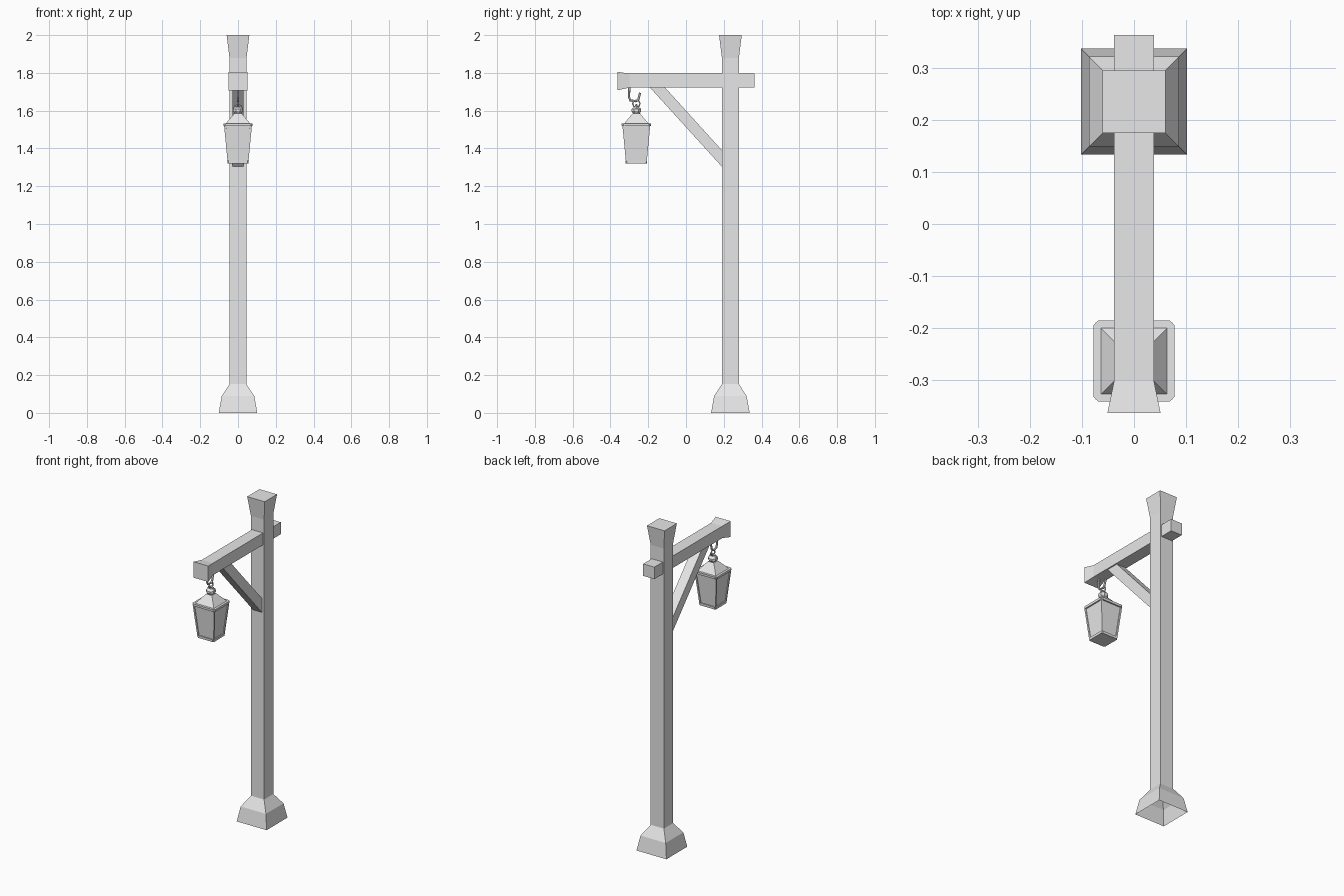
import bpy, bmesh, math
from mathutils import Vector

cube = bpy.data.objects.get("Cube")
if cube:
    bpy.data.objects.remove(cube, do_unlink=True)

grey = bpy.data.materials.new("plain grey")
grey.use_nodes = True
grey.diffuse_color = (0.8, 0.8, 0.8, 1)
grey.node_tree.nodes["Principled BSDF"].inputs["Base Color"].default_value = (0.8, 0.8, 0.8, 1)

POST_Y, LAMP_Y = 0.235, -0.263


def finish(name, bm):
    bmesh.ops.recalc_face_normals(bm, faces=bm.faces)
    mesh = bpy.data.meshes.new(name)
    bm.to_mesh(mesh)
    bm.free()
    mesh.materials.append(grey)
    obj = bpy.data.objects.new(name, mesh)
    bpy.context.collection.objects.link(obj)
    return obj


def loft(name, rings, cap_start=True, cap_end=True):
    """Skin a list of equal-length point rings."""
    bm = bmesh.new()
    rows = [[bm.verts.new(p) for p in ring] for ring in rings]
    n = len(rows[0])
    for a, b in zip(rows, rows[1:]):
        for i in range(n):
            j = (i + 1) % n
            bm.faces.new((a[i], a[j], b[j], b[i]))
    if cap_start:
        bm.faces.new(rows[0][::-1])
    if cap_end:
        bm.faces.new(rows[-1])
    return finish(name, bm)


def square(half, z, y=0, cut=0):
    """Horizontal square ring, optionally with cut corners."""
    h, c = half, half - cut
    if cut:
        pts = [(h, -c), (h, c), (c, h), (-c, h), (-h, c), (-h, -c), (-c, -h), (c, -h)]
    else:
        pts = [(h, -h), (h, h), (-h, h), (-h, -h)]
    return [(px, py + y, z) for px, py in pts]


def upright(y, y_half, z0, z1):
    return [(s * y_half, y, z) for s, z in ((-1, z0), (1, z0), (1, z1), (-1, z1))]


def tube(name, points, radius, sides=6):
    """Faceted rod through points in a plane."""
    pts = [Vector(p) for p in points]
    rings = []
    for i, p in enumerate(pts):
        d = (pts[min(i + 1, len(pts) - 1)] - pts[max(i - 1, 0)]).normalized()
        u = d.orthogonal().normalized() if abs(d.x) > 0.5 else Vector((1, 0, 0))
        u = (u - d * u.dot(d)).normalized()
        v = d.cross(u)
        rings.append([p + radius * (u * math.cos(t) + v * math.sin(t))
                      for t in (math.tau * (k + 0.5) / sides for k in range(sides))])
    return loft(name, rings)


def link_ring(name, centre, major, minor, turn):
    bpy.ops.mesh.primitive_torus_add(major_segments=8, minor_segments=5, major_radius=major,
                                     minor_radius=minor, location=centre,
                                     rotation=(math.pi / 2, 0, turn))
    obj = bpy.context.object
    obj.name = name
    obj.data.materials.append(grey)


# Post with flared foot, open underneath, and flared head
loft("post", [square(h, z, POST_Y) for h, z in
              ((0.102, 0), (0.086, 0.09), (0.045, 0.152), (0.045, 1.88), (0.06, 2.0))],
     cap_start=False)

# Cross beam with flared front end
loft("beam", [upright(-0.363, 0.051, 1.708, 1.806), upright(-0.3, 0.038, 1.722, 1.796),
              upright(0.363, 0.038, 1.722, 1.796)])

# Diagonal brace
loft("brace", [[(x, y, z) for y, z in ((-0.195, 1.727), (-0.115, 1.727), (0.195, 1.385), (0.195, 1.298))]
               for x in (-0.03, 0.03)])

# Hook under the beam
tube("hook", [(0, y, z) for y, z in ((-0.3, 1.73), (-0.302, 1.672), (-0.295, 1.655), (-0.265, 1.65),
                                     (-0.252, 1.66), (-0.243, 1.695))], 0.006)

# Hanging rings
link_ring("hanging_ring", (0, LAMP_Y, 1.637), 0.019, 0.004, math.pi / 2)
link_ring("lantern_ring", (0, LAMP_Y, 1.61), 0.02, 0.006, 0)

# Lantern body, roof, rims and finial
loft("lantern_panes", [square(0.05, 1.326, LAMP_Y), square(0.069, 1.525, LAMP_Y)])
loft("lantern_base", [square(h, z, LAMP_Y, 0.006) for h, z in ((0.056, 1.32), (0.057, 1.335))])
loft("lantern_rim", [square(h, z, LAMP_Y, 0.01) for h, z in ((0.077, 1.519), (0.078, 1.533))])
loft("lantern_roof", [square(0.066, 1.53, LAMP_Y), square(0.02, 1.585, LAMP_Y)])
loft("lantern_finial", [square(h, z, LAMP_Y, h * 0.55) for h, z in
                        ((0.016, 1.583), (0.026, 1.598), (0.026, 1.608), (0.013, 1.62))])

# Lantern corner bars
for sx, side in ((1, "left"), (-1, "right")):
    for sy, end in ((1, "back"), (-1, "front")):
        tube(f"lantern_bar_{end}_{side}",
             [(sx * h, LAMP_Y + sy * h, z) for h, z in ((0.05, 1.328), (0.069, 1.526))], 0.007, 4)
